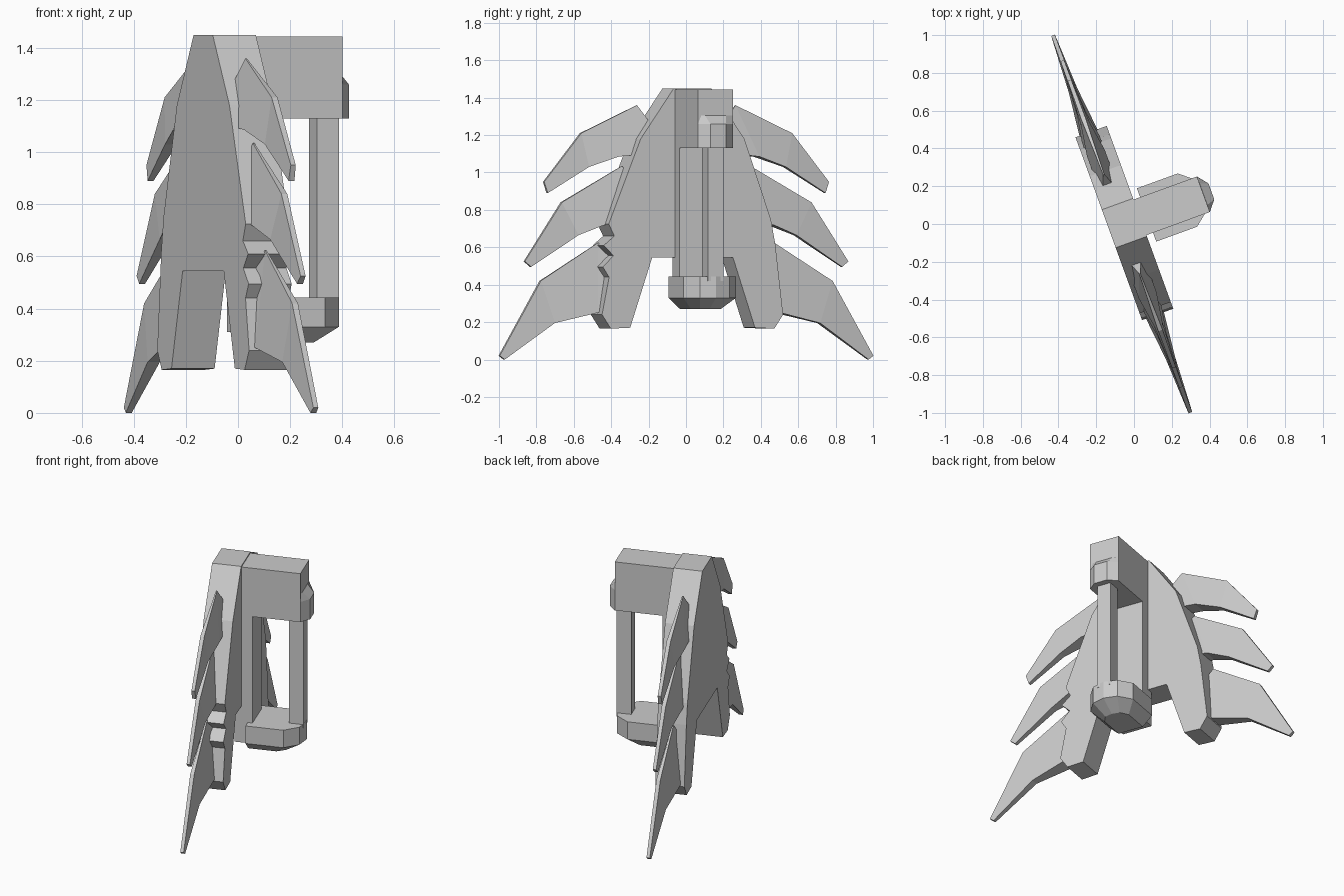
import bpy, bmesh, math


def loft(name, rings, caps=None):
    """Skin matching rings of points; local x = away from plate, local y = along plate."""
    bm = bmesh.new()
    vs = [[bm.verts.new(p) for p in r] for r in rings]
    n = len(rings[0])
    for a, b in zip(vs, vs[1:]):
        for i in range(n):
            j = (i + 1) % n
            bm.faces.new((a[i], a[j], b[j], b[i]))
    for r in (vs[0], vs[-1]):
        for c in caps or [range(n)]:
            bm.faces.new([r[i] for i in c])
    bmesh.ops.recalc_face_normals(bm, faces=bm.faces)
    me = bpy.data.meshes.new(name)
    bm.to_mesh(me)
    bm.free()
    ob = bpy.data.objects.new(name, me)
    bpy.context.collection.objects.link(ob)
    ob.location = (-0.065, 0, 0)
    ob.rotation_euler = (0, 0, math.radians(20))
    return ob


def box(name, x0, x1, hw, z0, z1):
    ring = [(x0, -hw), (x1, -hw), (x1, hw), (x0, hw)]
    return loft(name, [[(x, y, z) for x, y in ring] for z in (z0, z1)])


# Main plate with arch between the legs and a broken, jagged edge on one side
smooth_side = [(0.23, 0.545), (0.355, 0.17), (0.465, 0.165), (0.515, 0.24),
               (0.47, 0.62), (0.445, 0.75), (0.295, 1.18), (0.107, 1.45)]
jagged_side = [(-0.107, 1.45), (-0.295, 1.18), (-0.435, 0.83), (-0.477, 0.725),
               (-0.445, 0.66), (-0.505, 0.61), (-0.45, 0.555), (-0.51, 0.495),
               (-0.475, 0.44), (-0.515, 0.24), (-0.465, 0.165),
               (-0.355, 0.17), (-0.23, 0.545)]
outline = smooth_side + jagged_side
loft("main_plate", [[(x, y, z) for y, z in outline] for x in (-0.073, 0.103)])

# Wedge spikes: sharp along the upper edge, thick at the lower root
spikes = {
    "upper": [(0.28, 1.36), (0.60, 1.21), (0.81, 0.95), (0.79, 0.89), (0.56, 1.03), (0.40, 1.085)],
    "middle": [(0.365, 1.035), (0.71, 0.84), (0.92, 0.525), (0.885, 0.495), (0.62, 0.665), (0.48, 0.72)],
    "lower": [(0.50, 0.625), (0.83, 0.42), (1.063, 0.02), (1.035, 0.0), (0.755, 0.195), (0.52, 0.25)],
}
thick = [0.003, 0.012, 0.01, 0.012, 0.025, 0.05, 0.05, 0.03]
for label, pts in spikes.items():
    (ay, az), (ry, rz) = pts[0], pts[5]
    pts = pts + [(ry - 0.1, rz + 0.01), (ay - 0.07, az - 0.1)]
    for side, s in (("left", 1), ("right", -1)):
        rings = [[(f * t, s * y, z) for (y, z), t in zip(pts, thick)] for f in (-1, 1)]
        loft(f"{label}_spike_{side}", rings, [(1, 2, 3, 4), (0, 1, 4, 5), (0, 5, 6, 7)])

# Handle: rail on the plate, top arm, and grip post
box("handle_rail", 0.06, 0.17, 0.1, 0.31, 1.13)
box("handle_arm", 0.09, 0.46, 0.1, 1.13, 1.443)
box("grip_post", 0.375, 0.465, 0.045, 0.42, 1.15)

# Chamfered cap at the end of the arm
low = [(0.43, -0.1), (0.46, -0.1), (0.505, -0.045), (0.505, 0.045), (0.46, 0.1), (0.43, 0.1)]
top = [(0.43, -0.1), (0.459, -0.1), (0.461, -0.06), (0.461, 0.06), (0.459, 0.1), (0.43, 0.1)]
loft("arm_cap", [[(x, y, z) for x, y in r] for r, z in ((low, 1.13), (low, 1.26), (top, 1.305))])

# Handle base with tapered underside
wide = [(0.14, -0.15), (0.37, -0.15), (0.45, -0.085), (0.472, 0.0),
        (0.45, 0.085), (0.37, 0.15), (0.14, 0.15)]
small = [(0.14, -0.085), (0.31, -0.085), (0.36, -0.05), (0.37, 0.0),
         (0.36, 0.05), (0.31, 0.085), (0.14, 0.085)]
loft("handle_base", [[(x, y, z) for x, y in r] for r, z in ((small, 0.27), (wide, 0.33), (wide, 0.443))])
